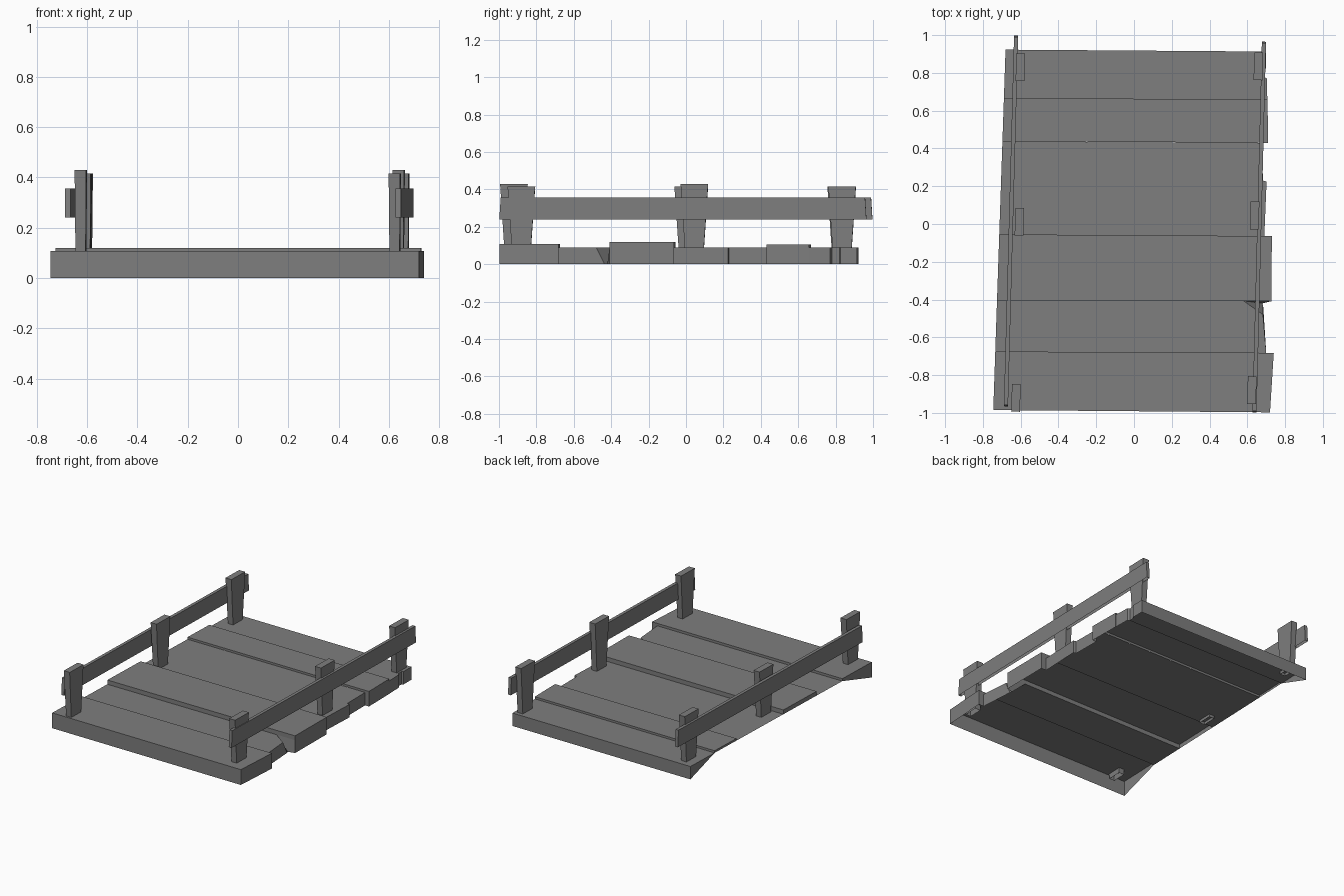
import bpy, math

if "Cube" in bpy.data.objects:
    bpy.data.objects.remove(bpy.data.objects["Cube"])

BASE = 0.09  # height of the low planks

# Dark grey for every part
dark = bpy.data.materials.new("dark_grey")
dark.diffuse_color = (0.21, 0.21, 0.21, 1)
dark.use_nodes = True
dark.node_tree.nodes["Principled BSDF"].inputs["Base Color"].default_value = dark.diffuse_color


def make(name, faces):
    """Mesh object from a list of polygons given as 3D points."""
    verts, index, polys = [], {}, []
    for f in faces:
        ids = []
        for p in f:
            key = tuple(round(c, 4) for c in p)
            if key not in index:
                index[key] = len(verts)
                verts.append(key)
            if index[key] not in ids:
                ids.append(index[key])
        if len(ids) > 2:
            polys.append(ids)
    me = bpy.data.meshes.new(name)
    me.from_pydata(verts, [], polys)
    me.materials.append(dark)
    ob = bpy.data.objects.new(name, me)
    bpy.context.collection.objects.link(ob)
    return ob


def left(y):
    """Point on the straight left edge of the deck."""
    y += 0.005
    return (-0.745 + (y + 0.985) * 0.065 / 1.91, y)


# Planks: top height, front y, back y, ragged right end from front to back
planks = [
    (0.107, -0.990, -0.68, [(0.72, -0.997), (0.74, -0.682)]),
    (BASE, -0.68, -0.41, [(0.70, -0.682), (0.683, -0.48), (0.58, -0.407)]),
    (0.12, -0.41, -0.06, [(0.727, -0.409), (0.73, -0.064)]),
    (BASE, -0.06, 0.433, [(0.69, -0.064), (0.702, 0.225), (0.682, 0.23), (0.68, 0.43)]),
    (0.105, 0.433, 0.663, [(0.71, 0.43), (0.707, 0.658)]),
    (BASE, 0.663, 0.918, [(0.706, 0.658), (0.703, 0.77), (0.688, 0.78),
                          (0.69, 0.82), (0.70, 0.825), (0.70, 0.913)]),
]
for i, (h, y0, y1, right) in enumerate(planks):
    loop = [left(y0)] + right + [left(y1)]
    faces = [[(x, y, h) for x, y in loop]]
    if h > BASE:  # raised plank edges
        for a, b in zip(loop, loop[1:] + loop[:1]):
            faces.append([(*a, BASE), (*b, BASE), (*b, h), (*a, h)])
    make(f"plank_{i + 1}", faces)

# Outer skirt: front, ragged right side and back; underside is open
outline = [left(-0.990)] + [p for pl in planks for p in pl[3]] + [left(0.918)]
foot = {(0.683, -0.48): (0.684, -0.435), (0.58, -0.407): (0.68, -0.42)}  # chipped corner
skirt = [[(*foot.get(a, a), 0), (*foot.get(b, b), 0), (*b, BASE), (*a, BASE)]
         for a, b in zip(outline, outline[1:])]
# Triangular returns at the left corners
skirt.append([(*left(-0.990), 0), (*left(-0.990), BASE), (*left(-0.68), BASE)])
skirt.append([(*left(0.918), BASE), (*left(0.918), 0), (*left(0.663), BASE)])
skirt[-2].reverse()
skirt[-1].reverse()
make("deck_skirt", skirt)


def tapered_box(name, loc, bottom, top, z0, z1, angle):
    """Box with separate bottom and top sizes and an open base, turned about z."""
    rings = []
    for (sx, sy), z in ((bottom, z0), (top, z1)):
        rings.append([(sx / 2 * u, sy / 2 * v, z)
                      for u, v in ((-1, -1), (1, -1), (1, 1), (-1, 1))])
    lo, hi = rings
    faces = [hi]
    faces += [[lo[k], lo[(k + 1) % 4], hi[(k + 1) % 4], hi[k]] for k in range(4)]
    ob = make(name, faces)
    ob.location = (*loc, 0)
    ob.rotation_euler.z = angle
    return ob


# Posts, wider at the top
posts = [("left", -0.625, -0.92, 0.43), ("left", -0.607, 0.012, 0.415),
         ("left", -0.602, 0.83, 0.415), ("right", 0.624, -0.88, 0.415),
         ("right", 0.639, 0.045, 0.43), ("right", 0.658, 0.835, 0.415)]
for k, (side, x, y, h) in enumerate(posts):
    tapered_box(f"{side}_post_{k % 3 + 1}", (x, y), (0.04, 0.10), (0.046, 0.147),
                0.07, h, math.radians(-1.5))

# Rails on the outer side of the posts
for side, (xa, ya), (xb, yb) in (("left", (-0.678, -0.965), (-0.624, 0.997)),
                                 ("right", (0.638, -0.998), (0.688, 0.965))):
    length = math.hypot(xb - xa, yb - ya)
    tapered_box(f"{side}_rail", ((xa + xb) / 2, (ya + yb) / 2),
                (0.022, length), (0.022, length - 0.015), 0.24, 0.357,
                -math.atan2(xb - xa, yb - ya))
